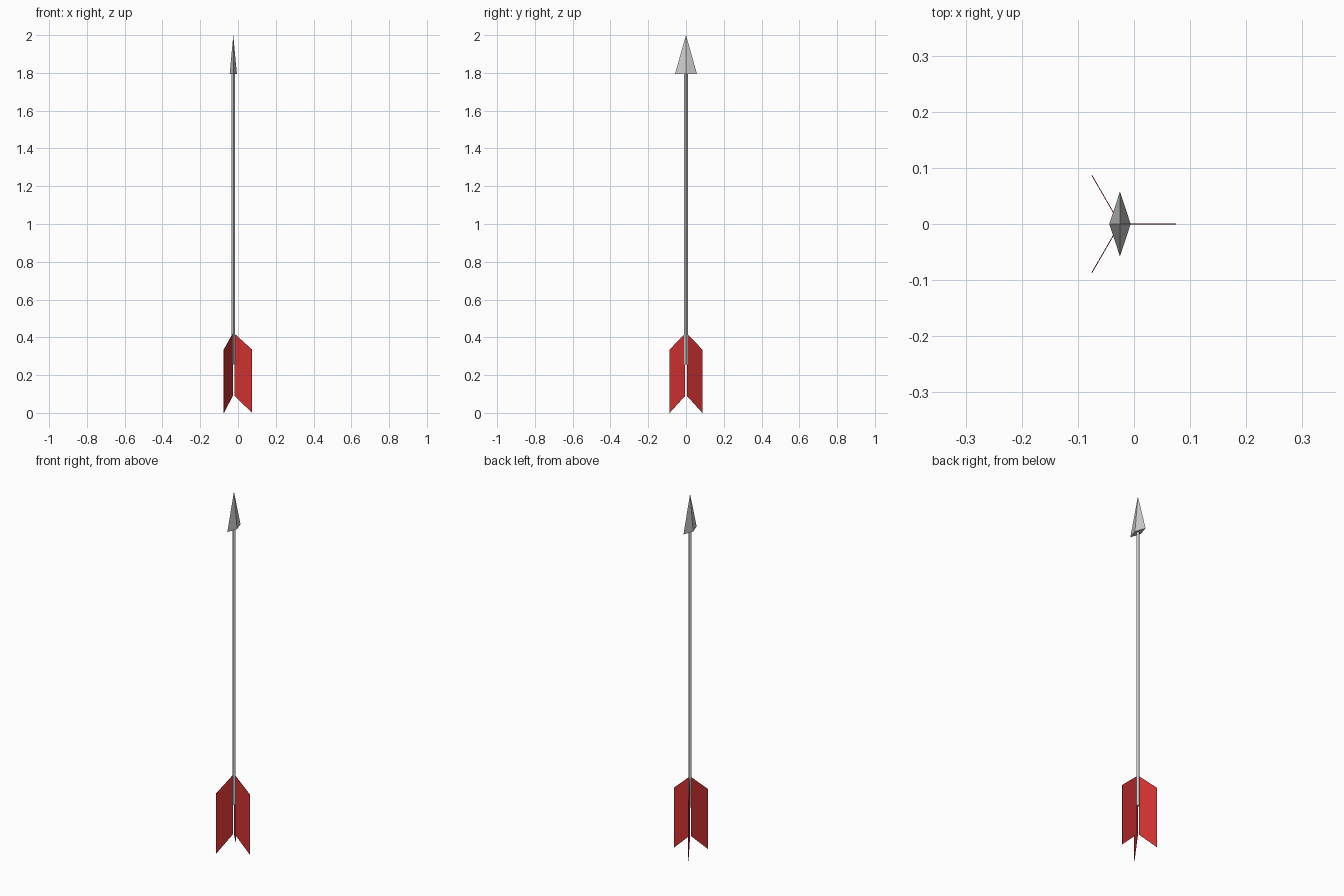
import bpy
from math import cos, sin, radians

if "Cube" in bpy.data.objects:
    bpy.data.objects.remove(bpy.data.objects["Cube"])

AXIS_X = -0.025  # the shaft sits slightly off centre because of the three vanes

red = bpy.data.materials.new("red_vane")
red.diffuse_color = (0.62, 0.03, 0.03, 1)
red.use_nodes = True
red.node_tree.nodes["Principled BSDF"].inputs["Base Color"].default_value = red.diffuse_color


def mesh_object(name, verts, faces, material=None):
    mesh = bpy.data.meshes.new(name)
    mesh.from_pydata(verts, [], faces)
    obj = bpy.data.objects.new(name, mesh)
    obj.location.x = AXIS_X
    bpy.context.collection.objects.link(obj)
    if material:
        mesh.materials.append(material)
    return obj


# Shaft: slim four-sided rod with its edges on the axes, stopping part way down the vanes
bpy.ops.mesh.primitive_cylinder_add(vertices=4, radius=0.01, depth=1.545,
                                    location=(AXIS_X, 0, 1.0275))
bpy.context.object.name = "shaft"

# Arrowhead: flattened four-sided pyramid
BASE = 1.795
mesh_object("arrowhead",
            [(0.019, 0, BASE), (0, 0.058, BASE), (-0.019, 0, BASE), (0, -0.058, BASE), (0, 0, 2)],
            [(0, 1, 4), (1, 2, 4), (2, 3, 4), (3, 0, 4), (3, 2, 1, 0)])

# Vanes: three thin swept sheets around the shaft, as (radius, height) outline
outline = [(0.006, 0.09), (0.1, 0.0), (0.1, 0.335), (0.006, 0.42)]
for i in range(3):
    a = radians(120 * i)
    vane = mesh_object(f"vane_{i + 1}",
                       [(r * cos(a), r * sin(a), z) for r, z in outline],
                       [(0, 1, 2, 3)], red)
    solid = vane.modifiers.new("thickness", 'SOLIDIFY')
    solid.thickness = 0.0015
    solid.offset = 0
